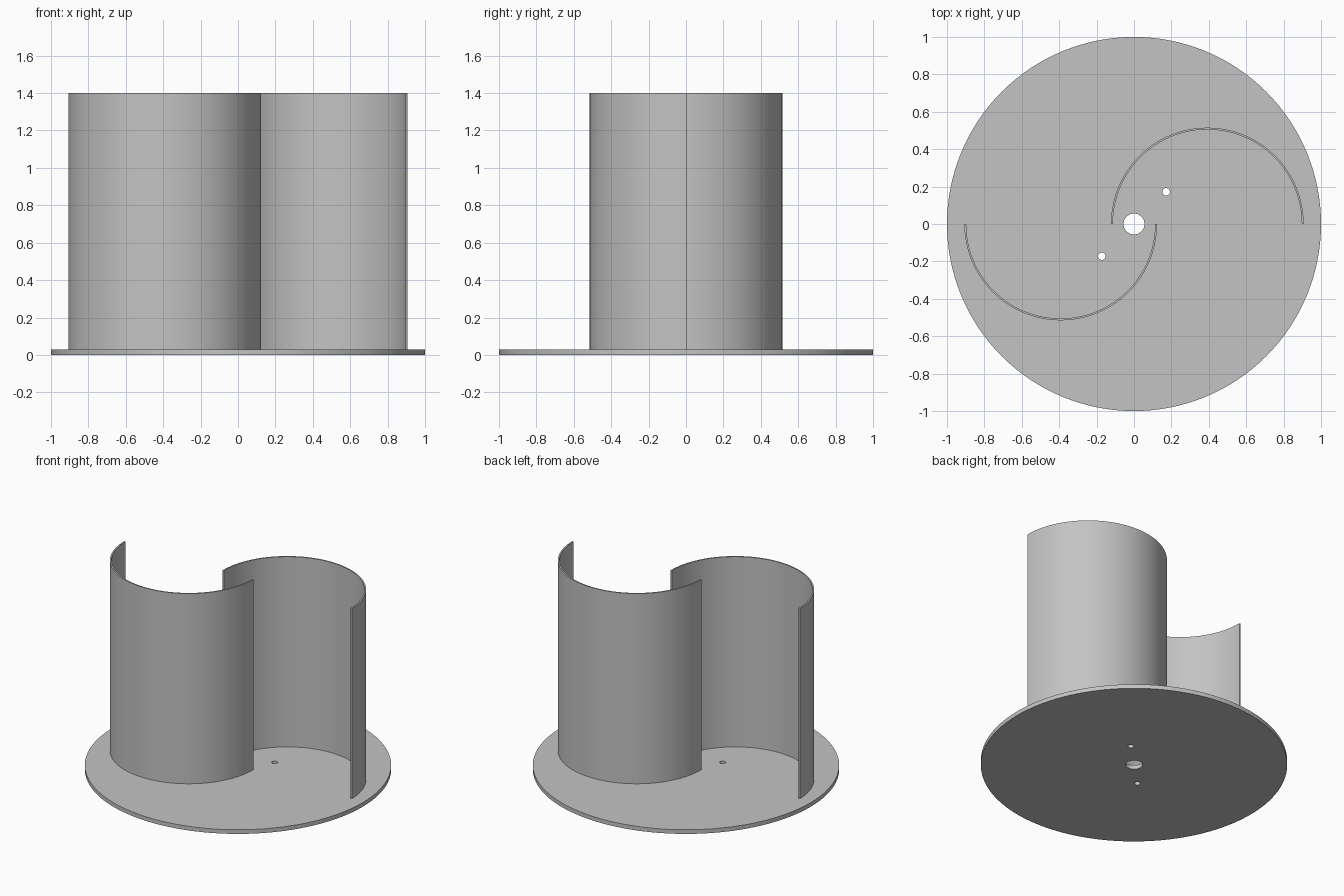
import bpy
import math

cube = bpy.data.objects.get("Cube")
if cube:
    bpy.data.objects.remove(cube, do_unlink=True)

PLATE_H, TOP = 0.03, 1.4
CENTRE, OUTER, WALL = 0.392, 0.515, 0.01
STEPS = 64

grey = bpy.data.materials.new("plain grey")
grey.use_nodes = True
colour = (0.55, 0.55, 0.55, 1)
grey.diffuse_color = colour
grey.node_tree.nodes["Principled BSDF"].inputs["Base Color"].default_value = colour


def activate(obj):
    bpy.ops.object.select_all(action="DESELECT")
    obj.select_set(True)
    bpy.context.view_layer.objects.active = obj


def smooth(obj):
    activate(obj)
    bpy.ops.object.shade_smooth_by_angle(angle=math.radians(30))


def cylinder(name, radius, depth, x=0, y=0, sides=48):
    bpy.ops.mesh.primitive_cylinder_add(
        vertices=sides, radius=radius, depth=depth, location=(x, y, PLATE_H / 2))
    obj = bpy.context.object
    obj.name = name
    obj.data.materials.append(grey)
    return obj


# Round base plate with a shaft hole and two bolt holes
plate = cylinder("base_plate", 1, PLATE_H, sides=128)
for name, radius, offset in (("shaft_hole", 0.056, 0),
                             ("bolt_hole_back", 0.02, 0.172),
                             ("bolt_hole_front", 0.02, -0.172)):
    cutter = cylinder(name, radius, 0.2, offset, offset)
    cut = plate.modifiers.new(name, "BOOLEAN")
    cut.operation = "DIFFERENCE"
    cut.solver = "EXACT"
    cut.object = cutter
    activate(plate)
    bpy.ops.object.modifier_apply(modifier=name)
    bpy.data.objects.remove(cutter, do_unlink=True)
smooth(plate)


# Half-cylinder blade: an arc wall extruded up from the plate
def blade(name, side):
    verts = []
    for i in range(STEPS + 1):
        a = math.pi * i / STEPS
        for r in (OUTER, OUTER - WALL):
            for z in (PLATE_H, TOP):
                verts.append((side * (CENTRE + r * math.cos(a)),
                              side * r * math.sin(a), z))
    # Each arc step holds four corners: outer low/high, inner low/high
    ring = (0, 1, 3, 2)
    faces = [ring[::-1], tuple(STEPS * 4 + k for k in ring)]
    for i in range(STEPS):
        b = i * 4
        for k in range(4):
            p, q = ring[k], ring[(k + 1) % 4]
            faces.append((b + p, b + q, b + q + 4, b + p + 4))
    mesh = bpy.data.meshes.new(name)
    mesh.from_pydata(verts, [], faces)
    mesh.materials.append(grey)
    obj = bpy.data.objects.new(name, mesh)
    bpy.context.collection.objects.link(obj)
    # Make every face point outward
    activate(obj)
    bpy.ops.object.mode_set(mode="EDIT")
    bpy.ops.mesh.select_all(action="SELECT")
    bpy.ops.mesh.normals_make_consistent(inside=False)
    bpy.ops.object.mode_set(mode="OBJECT")
    smooth(obj)


blade("back_blade", 1)
blade("front_blade", -1)
